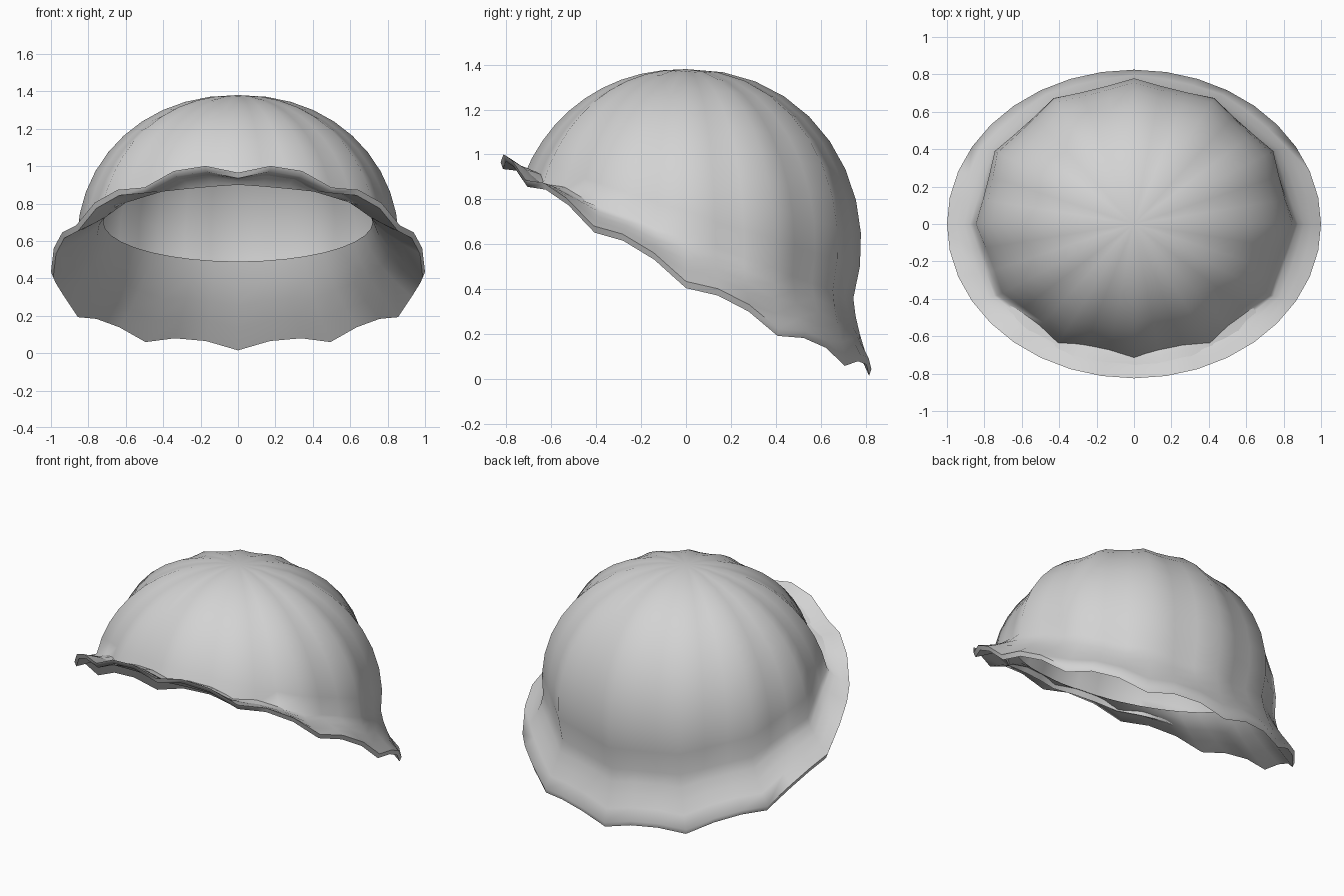
import bpy, bmesh
from math import sin, cos, acos, pi, tau

if "Cube" in bpy.data.objects:
    bpy.data.objects.remove(bpy.data.objects["Cube"])

COLUMNS, LOBES = 36, 12
DOME_RINGS, BRIM_RINGS = 10, 4
WIDE, DEEP, TALL, MID = 0.86, 0.78, 0.78, 0.6

mat = bpy.data.materials.new("pale_grey")
mat.use_nodes = True
grey = (0.65, 0.65, 0.65, 1)
mat.diffuse_color = grey
mat.node_tree.nodes["Principled BSDF"].inputs["Base Color"].default_value = grey


def dome_point(a, phi):
    """Point on the lobed, slightly squared dome; a = 0 is the back."""
    dip = 0.025 * (1 - cos(LOBES * a))
    r = sin(phi) ** 0.93 * (1 - dip)
    z = MID + TALL * cos(phi) * (1 - 0.5 * dip * sin(phi))
    return WIDE * r * sin(a), DEEP * r * cos(a), z


def neck_angle(a):
    """Polar angle where the dome meets the brim, lower at the back."""
    return acos((0.03 - 0.27 * cos(a)) / TALL)


def rim_point(a, drop):
    """Wavy rim of the brim; the lower edge is slightly inset."""
    z = 0.505 - 0.46 * cos(a) - 0.07 * sin(a) ** 2 - 0.03 * cos(LOBES * a)
    inset = 1 - 0.4 * drop
    return inset * sin(a), 0.825 * inset * cos(a), z + 0.03 - drop


def hole_point(a):
    """Inner edge of the brim's underside."""
    return 0.72 * sin(a), 0.66 * cos(a), 0.7 - 0.21 * cos(a)


def flare(start, end, u):
    """Trumpet curve from the start (u = 0) out to the end (u = 1)."""
    wide = u ** 1.5
    return (start[0] + (end[0] - start[0]) * wide,
            start[1] + (end[1] - start[1]) * wide,
            start[2] + (end[2] - start[2]) * u)


bm = bmesh.new()
angles = [tau * i / COLUMNS for i in range(COLUMNS)]
rings = []


def add_ring(point):
    rings.append([bm.verts.new(point(a)) for a in angles])


# Scalloped dome
for k in range(1, DOME_RINGS + 1):
    add_ring(lambda a: dome_point(a, neck_angle(a) * k / DOME_RINGS))
# Top of the flared brim
for k in range(1, BRIM_RINGS + 1):
    add_ring(lambda a: flare(dome_point(a, neck_angle(a)), rim_point(a, 0), k / BRIM_RINGS))
# Underside of the brim, back in to the head opening
for k in range(BRIM_RINGS, -1, -1):
    add_ring(lambda a: flare(hole_point(a), rim_point(a, 0.03), k / BRIM_RINGS))

apex = bm.verts.new((0, 0, MID + TALL))
for i in range(COLUMNS):
    j = (i + 1) % COLUMNS
    bm.faces.new((apex, rings[0][i], rings[0][j]))
    for upper, lower in zip(rings, rings[1:]):
        bm.faces.new((upper[i], lower[i], lower[j], upper[j]))
bmesh.ops.recalc_face_normals(bm, faces=bm.faces)
if apex.link_faces[0].normal.z < 0:
    bmesh.ops.reverse_faces(bm, faces=bm.faces)

mesh = bpy.data.meshes.new("scalloped_shell")
bm.to_mesh(mesh)
bm.free()
mesh.materials.append(mat)
shell = bpy.data.objects.new("scalloped_shell", mesh)
bpy.context.collection.objects.link(shell)

bpy.context.view_layer.objects.active = shell
shell.select_set(True)
bpy.ops.object.shade_smooth_by_angle(angle=pi / 3)
